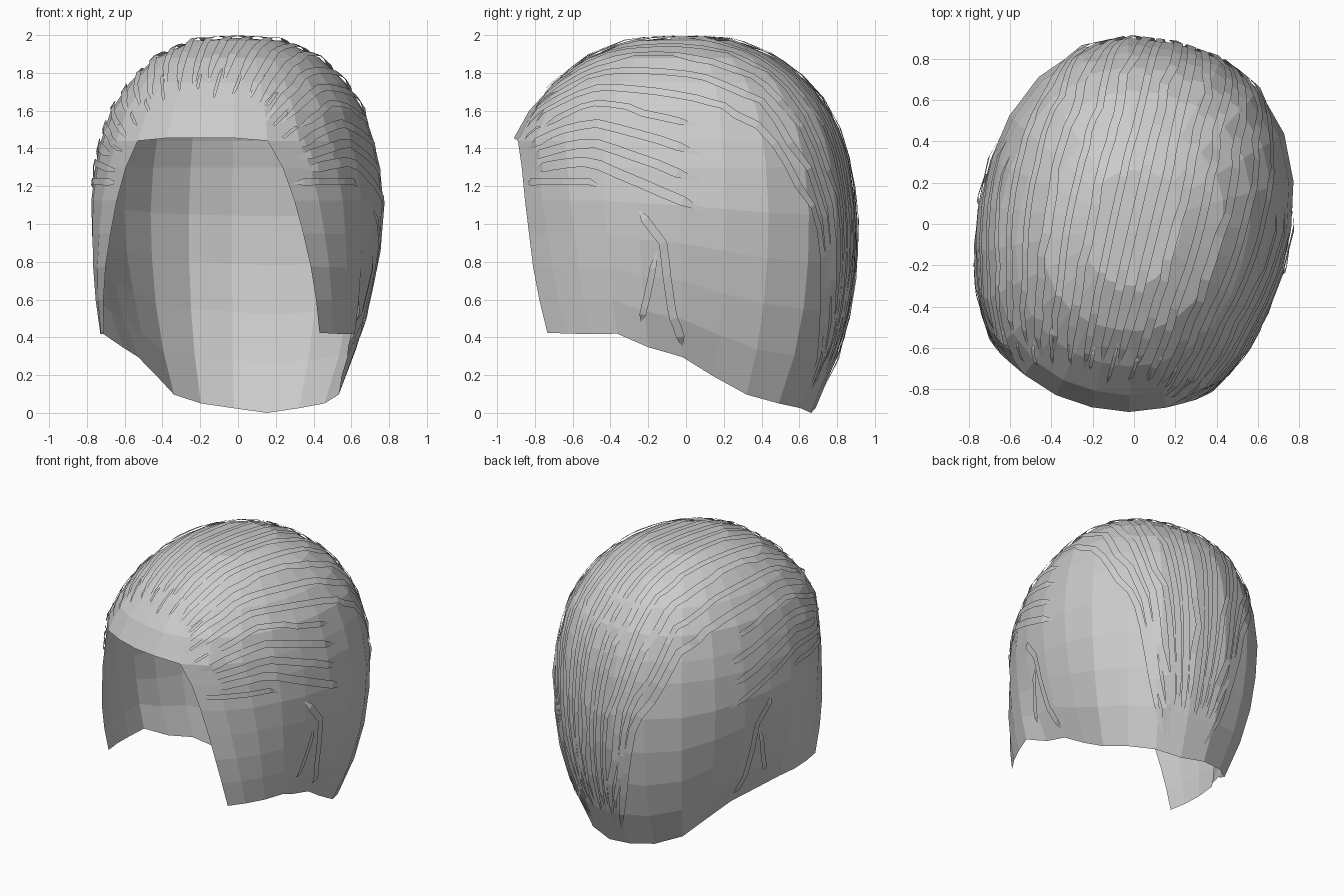
import bpy, bmesh, math, random
from mathutils import Vector, Matrix
from mathutils.bvhtree import BVHTree

if "Cube" in bpy.data.objects:
    bpy.data.objects.remove(bpy.data.objects["Cube"])

random.seed(4)
TILT = Matrix.Rotation(math.radians(-13), 4, 'Z')   # the model is turned slightly
CORE = Vector((0, 0, 0.95))

mat = bpy.data.materials.new("hair grey")
mat.diffuse_color = (0.6, 0.6, 0.6, 1)
mat.use_nodes = True
mat.node_tree.nodes["Principled BSDF"].inputs["Base Color"].default_value = mat.diffuse_color


def lerp_table(table, x):
    for p, q in zip(table, table[1:]):
        if x <= q[0]:
            t = (x - p[0]) / (q[0] - p[0])
            return [a + (b - a) * t for a, b in zip(p[1:], q[1:])]
    return list(table[-1][1:])


# height: half width, front depth, back depth
SECTION = [(0, .50, .95, .68), (.1, .56, .96, .72), (.3, .645, .99, .80), (.43, .70, 1.0, .84),
           (.7, .735, .98, .89), (.95, .75, .94, .905), (1.2, .755, .92, .89), (1.44, .70, .92, .83),
           (1.6, .65, .83, .76), (1.75, .555, .69, .645), (1.88, .425, .52, .47),
           (1.97, .23, .30, .26), (1.985, .001, .001, .001)]
# azimuth from the front: height of the lower edge
EDGE = [(0, .43), (55, .415), (68, .42), (80, .36), (103, .29), (120, .18), (133, .10), (150, .05), (180, 0)]
# azimuth from the front: how far the hair is tucked in behind the ear, near the lower edge
TUCK = [(0, 0), (72, 0), (88, .07), (118, .075), (134, .025), (150, 0), (180, 0)]


def surface(az, z):
    w, f, b = lerp_table(SECTION, z)
    a = math.radians(az)
    s, c = math.sin(a), math.cos(a)
    depth = f if c > 0 else b
    r = ((abs(s) / w) ** 2.3 + (abs(c) / depth) ** 2.3) ** (-1 / 2.3)
    r -= lerp_table(TUCK, az)[0] * min(1, max(0, (.95 - z) / .6))
    return Vector((r * s if az < 179.9 else 0, -r * c, z))


def make_object(name, bm):
    me = bpy.data.meshes.new(name)
    bm.to_mesh(me)
    me.materials.append(mat)
    ob = bpy.data.objects.new(name, me)
    bpy.context.collection.objects.link(ob)
    ob.matrix_world = TILT
    return ob


# ---- hair cap: open shell, with the face opening left out ----
COLS = [0, 11.5, 23, 35, 50, 67, 84, 101, 118, 134, 150, 165, 180]
UPPER = [1.985, 1.97, 1.88, 1.75, 1.6, 1.44, 1.3]
LOWER = 5
bm = bmesh.new()
for side in (1, -1):
    grid = []
    for a in COLS:
        zmin = lerp_table(EDGE, a)[0]
        heights = UPPER + [1.3 + (zmin - 1.3) * k / LOWER for k in range(1, LOWER + 1)]
        if a < 12:
            heights[5] = 1.455
        col = []
        for z in heights:
            drop = max(0, 1.42 - z) ** .65
            lean = 20.5 * drop * max(0, 1 - abs(a - 23) / 60)
            p = surface(min(180, a + lean), z)
            p.x *= side
            col.append(bm.verts.new(p))
        grid.append(col)
    for i in range(len(COLS) - 1):
        for j in range(len(UPPER) + LOWER - 1):
            if i < 2 and j >= 5:      # face opening
                continue
            bm.faces.new((grid[i][j], grid[i][j + 1], grid[i + 1][j + 1], grid[i + 1][j]))
bmesh.ops.remove_doubles(bm, verts=bm.verts, dist=0.004)
bmesh.ops.delete(bm, geom=[v for v in bm.verts if not v.link_faces], context='VERTS')
bm.normal_update()
for f in bm.faces:
    if f.normal.dot(f.calc_center_median() - CORE) < 0:
        f.normal_flip()
bm.normal_update()
tree = BVHTree.FromBMesh(bm)
make_object("hair_cap", bm)


# ---- raised strands lying on the cap ----
def point_on(path, t):
    i = min(int(t), len(path) - 2)
    return path[i].lerp(path[i + 1], t - i)


def strand(bm, path, t0, t1, width, lift=0.015, steps=12):
    pts = []
    for k in range(steps + 1):
        co, no, _, _ = tree.find_nearest(point_on(path, t0 + (t1 - t0) * k / steps))
        pts.append((co, no))
    rows = []
    for k, (co, no) in enumerate(pts):
        along = pts[min(k + 1, steps)][0] - pts[max(k - 1, 0)][0]
        across = no.cross(along).normalized()
        half = width / 2 * min(1, 0.2 + 4 * math.sin(math.pi * k / steps))
        up = lift if 0 < k < steps else 0.001
        rows.append([bm.verts.new(co + across * half * u + no * up) for u in (-1, 1)])
    for p, q in zip(rows, rows[1:]):
        f = bm.faces.new((p[0], p[1], q[1], q[0]))
        f.normal_update()
        if f.normal.dot(f.calc_center_median() - CORE) < 0:
            f.normal_flip()


def sweep_path(phi):
    s, c = math.sin(math.radians(phi)), math.cos(math.radians(phi))
    return [Vector(p) for p in (
        (.50 * s, -.80, 1.2 + .42 * c), (.68 * s, -.35, 1.18 + .77 * c),
        (.75 * s, .3 - .15 * c, .85 + 1.15 * c), (.68 * s, .5, .75 + 1.1 * c),
        (.5 * s, .8, .55 + .6 * c), (.2 * s, .70, .06 + .05 * c))]


bm = bmesh.new()
N = 23
for k in range(N):
    phi = -87 + 174 * k / (N - 1)
    if abs(phi) > 84:
        end = 1.1
    elif abs(phi) > 55:
        end = 2.0 + random.uniform(-.1, .15)
    else:
        end = 5 - random.uniform(0, .2)
    strand(bm, sweep_path(phi), random.uniform(.02, .35), end, random.uniform(.035, .055),
           steps=24 if end > 3 else 10)
make_object("swept_strands", bm)

# ---- short wisps along the hairline ----
bm = bmesh.new()
for k in range(14):
    phi = -70 + 140 * (k + .5) / 14
    t = random.uniform(0, .2)
    strand(bm, sweep_path(phi), t, t + random.uniform(.25, .5), .018, .014, 4)
make_object("hairline_wisps", bm)

# ---- folds of hair tucked behind each ear ----
bm = bmesh.new()
for side in (1, -1):
    outer = [Vector((side * x, y, z)) for x, y, z in
             ((.75, -.08, 1.07), (.75, .05, .9), (.73, .08, .55), (.68, .13, .32))]
    inner = [Vector((side * x, y, z)) for x, y, z in
             ((.74, .01, .85), (.72, -.05, .6), (.7, -.09, .47))]
    strand(bm, outer, 0, 3, .045, .02)
    strand(bm, inner, 0, 2, .035, .015, 6)
make_object("ear_folds", bm)
